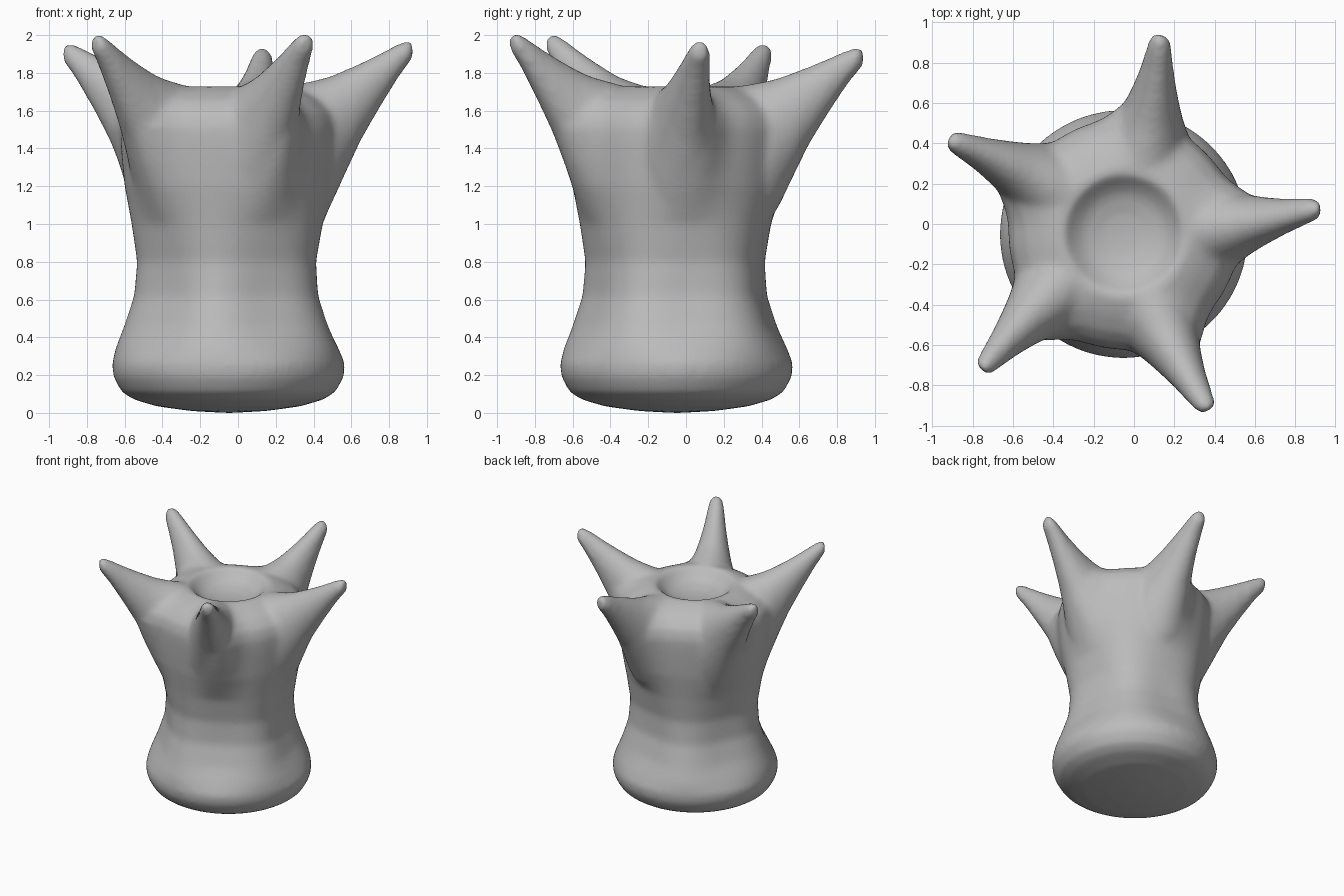
import bpy, bmesh, math

old = bpy.data.objects.get("Cube")
if old:
    bpy.data.objects.remove(old)

CX, CY = -0.05, -0.05
FIRST = math.radians(7.5)

grey = bpy.data.materials.new("soft grey")
grey.use_nodes = True
colour = (0.5, 0.5, 0.5, 1)
grey.diffuse_color = colour
grey.node_tree.nodes["Principled BSDF"].inputs["Base Color"].default_value = colour

bm = bmesh.new()


def loft(rings):
    """Skin a list of equal-length point rings and close both ends."""
    loops = [[bm.verts.new(p) for p in ring] for ring in rings]
    n = len(loops[0])
    for a, b in zip(loops, loops[1:]):
        for i in range(n):
            j = (i + 1) % n
            bm.faces.new((a[i], a[j], b[j], b[i]))
    bm.faces.new(loops[0][::-1])
    bm.faces.new(loops[-1])


# Stalk: radius between tentacles, height, extra radius under each tentacle
stalk = [(0.02, 0, 0), (0.2, 0.01, 0), (0.38, 0.035, 0), (0.5, 0.07, 0),
         (0.565, 0.11, 0), (0.61, 0.19, 0), (0.617, 0.26, 0),
         (0.6, 0.34, -0.02), (0.555, 0.46, -0.04), (0.502, 0.62, -0.04),
         (0.486, 0.8, -0.03), (0.515, 1.0, -0.02), (0.55, 1.2, 0.04),
         (0.562, 1.32, 0.08), (0.57, 1.42, 0.11), (0.572, 1.51, 0.14),
         (0.55, 1.59, 0.15), (0.49, 1.655, 0.15), (0.41, 1.7, 0.1),
         (0.335, 1.728, 0.02), (0.29, 1.728, 0), (0.255, 1.688, 0),
         (0.2, 1.645, 0), (0.1, 1.618, 0), (0.02, 1.612, 0)]


def stalk_ring(radius, z, extra):
    sharpness = 2.5 if extra > 0 else 1
    ring = []
    for i in range(120):
        a = math.tau * i / 120
        lobe = (0.5 + 0.5 * math.cos(5 * (a - FIRST))) ** sharpness
        r = radius + extra * lobe
        ring.append((CX + r * math.cos(a), CY + r * math.sin(a), z))
    return ring


loft([stalk_ring(*section) for section in stalk])

# Tentacle sections: distance out, top, bottom, half width
sections = [(0.33, 1.735, 1.0, 0.24), (0.4, 1.75, 0.98, 0.24),
            (0.47, 1.765, 1.0, 0.22), (0.54, 1.785, 1.10, 0.19),
            (0.61, 1.815, 1.25, 0.152), (0.7, 1.855, 1.44, 0.118),
            (0.8, 1.905, 1.61, 0.088), (0.9, 1.958, 1.77, 0.067),
            (0.955, 1.98, 1.845, 0.055), (0.985, 1.97, 1.88, 0.038)]


def tentacle(angle, length):
    c, s = math.cos(angle), math.sin(angle)
    rings = []
    for out, top, bottom, half in sections:
        d = out * length
        mid, tall = (top + bottom) / 2, (top - bottom) / 2
        bend = -0.03 * math.sin(math.pi * min(1, out / 0.97))
        ring = []
        for i in range(32):
            t = math.tau * i / 32
            side = bend + half * math.cos(t)
            x, y = CX + d * c - side * s, CY + d * s + side * c
            ring.append((x, y, mid + tall * math.sin(t) - 0.044 * d * d * s))
        rings.append(ring)
    loft(rings)


for k, length in enumerate((1, 1.02, 1.005, 0.99, 0.985)):
    tentacle(FIRST + math.tau * k / 5, length)

bmesh.ops.recalc_face_normals(bm, faces=bm.faces)
mesh = bpy.data.meshes.new("tentacled_body")
bm.to_mesh(mesh)
bm.free()
mesh.materials.append(grey)
body = bpy.data.objects.new("tentacled_body", mesh)
bpy.context.collection.objects.link(body)

# Fuse the parts into one skin and soften the joins
fuse = body.modifiers.new("fuse", "REMESH")
fuse.mode = "VOXEL"
fuse.voxel_size = 0.018
fuse.use_smooth_shade = True
soften = body.modifiers.new("soften", "SMOOTH")
soften.factor = 0.5
soften.iterations = 16
